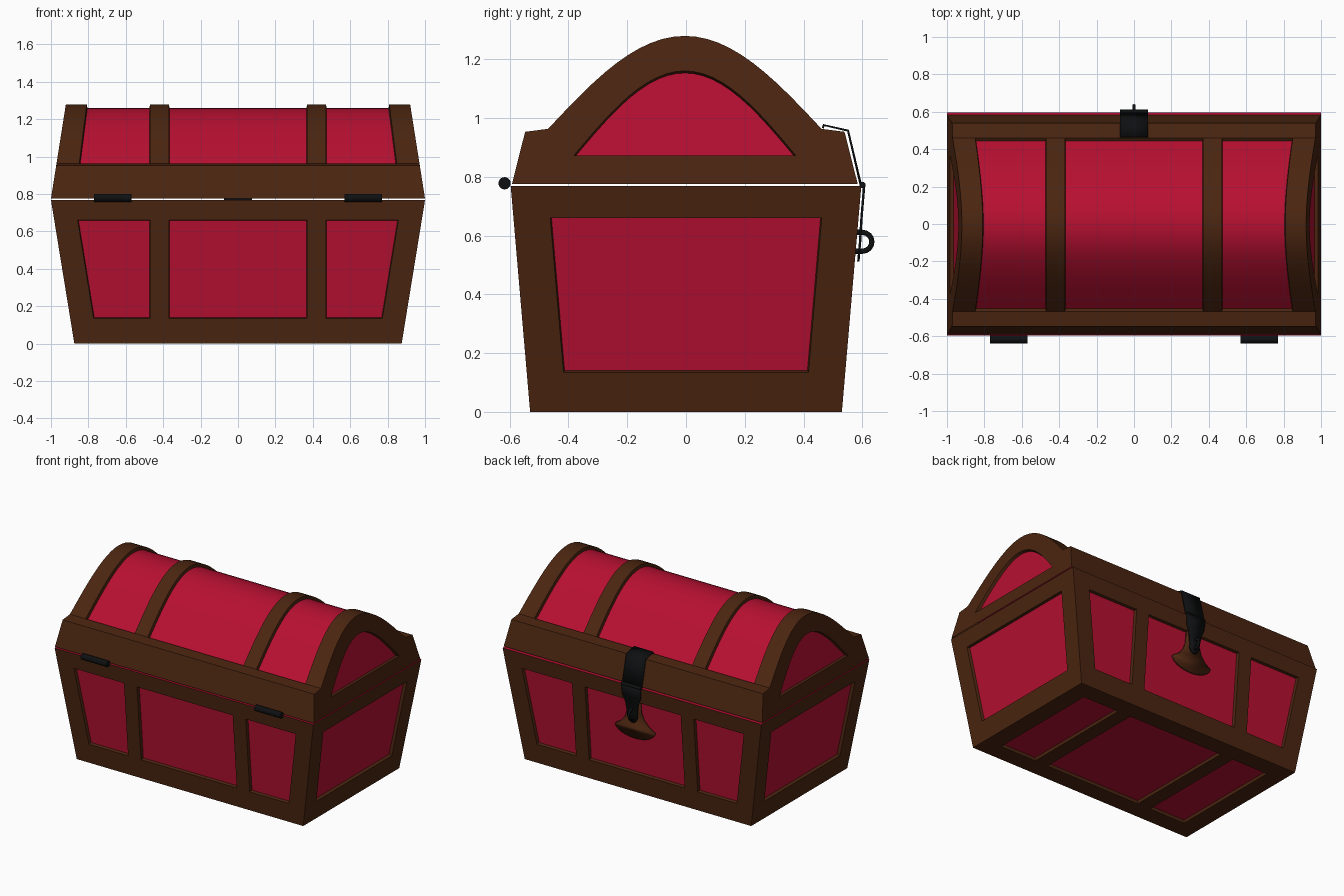
import bpy, bmesh, math
from mathutils import Matrix

if "Cube" in bpy.data.objects:
    bpy.data.objects.remove(bpy.data.objects["Cube"])


def material(name, rgb):
    m = bpy.data.materials.new(name)
    m.diffuse_color = (*rgb, 1)
    m.use_nodes = True
    m.node_tree.nodes["Principled BSDF"].inputs["Base Color"].default_value = m.diffuse_color
    return m


BROWN = material("brown wood", (0.07, 0.0185, 0.0052))
RED = material("red panel", (0.47, 0.005, 0.031))
BLACK = material("black iron", (0.0045, 0.005, 0.0055))


def finish(name, bm, mats, angle=30):
    me = bpy.data.meshes.new(name)
    bm.to_mesh(me)
    bm.free()
    for m in mats:
        me.materials.append(m)
    me.shade_smooth()
    me.set_sharp_from_angle(angle=math.radians(angle))
    ob = bpy.data.objects.new(name, me)
    bpy.context.collection.objects.link(ob)
    return ob


def grid(bm, rows):
    """Quads between rows of points, returned as faces[row][column]."""
    vs = [[bm.verts.new(p) for p in r] for r in rows]
    return [[bm.faces.new((a[i], a[i + 1], b[i + 1], b[i])) for i in range(len(a) - 1)]
            for a, b in zip(vs, vs[1:])]


def weld(bm):
    bmesh.ops.remove_doubles(bm, verts=bm.verts, dist=1e-4)
    bmesh.ops.recalc_face_normals(bm, faces=bm.faces)


def recess(bm, faces, depth, thickness=0.004):
    bmesh.ops.inset_region(bm, faces=faces, thickness=thickness, depth=-depth,
                           use_boundary=True, use_even_offset=True)
    for f in faces:
        f.material_index = 1


# ---- chest body: tapered box with recessed panels on every side
TOP, EDGE = 0.768, 0.125
hx = lambda z: 0.875 + 0.125 * z / TOP
hy = lambda z: 0.53 + 0.066 * z / TOP


def columns(outer, inner):
    half = [0.37, 0.47, inner, outer]
    return [-x for x in reversed(half)] + half


def cols_x(z):
    return columns(hx(z), hx(z) - EDGE)


def cols_y(z):
    return [-hy(z), EDGE - hy(z), hy(z) - EDGE, hy(z)]


bm = bmesh.new()
zs = [0, 0.135, 0.66, TOP]
panels = []
for s in (-1, 1):
    long_wall = grid(bm, [[(x, s * hy(z), z) for x in cols_x(z)] for z in zs])
    panels += [long_wall[1][i] for i in (1, 3, 5)]
    end_wall = grid(bm, [[(s * hx(z), y, z) for y in cols_y(z)] for z in zs])
    panels.append(end_wall[1][1])
floor = grid(bm, [[(x, y, 0) for x in cols_x(0)] for y in cols_y(0)])
panels += [floor[1][i] for i in (1, 3, 5)]
rim = grid(bm, [[(x, y, TOP) for x in cols_x(TOP)] for y in cols_y(TOP)])
for row in rim:
    for f in row:
        f.material_index = 1
weld(bm)
recess(bm, panels, 0.02)
recess(bm, rim[1][1:6], 0.64, 0.01)      # hollow inside
finish("chest_body", bm, [BROWN, RED])

# ---- lid: arched profile with a ledge, straps left standing between panels
BASE, LEDGE, CREST, SHIFT, N = 0.775, 0.963, 1.279, -0.004, 24
lx = lambda z: 1 - (z - BASE) * 0.158


def arch(half, z0, z1):
    ys = [-half + 2 * half * k / N for k in range(N + 1)]
    return [(y + SHIFT, z0 + (z1 - z0) * math.cos(math.pi / 2 * y / half)) for y in ys]


outer, inner = arch(0.465, LEDGE, CREST), arch(0.378, 0.872, 1.16)
left = [(-0.588 + SHIFT, BASE), (-0.543 + SHIFT, 0.953)]
right = [(0.543 + SHIFT, 0.953), (0.588 + SHIFT, BASE)]
profile = left + outer + right

bm = bmesh.new()
rows = [[(x, y, z) for x in columns(lx(z), 0.85 - (z - 0.955) * 0.127)] for y, z in profile]
shell = grid(bm, rows)
under = grid(bm, [rows[-1], rows[0]])[0]
caps = []
for s in (-1, 1):
    pt = lambda p: (s * lx(p[1]), p[0], p[1])
    grid(bm, [[pt(p) for p in outer], [pt(p) for p in inner]])
    loop = left + [outer[0], inner[0], inner[-1], outer[-1]] + right
    bm.faces.new([bm.verts.new(pt(p)) for p in loop])
    caps.append(bm.faces.new([bm.verts.new(pt(p)) for p in inner]))
weld(bm)
for i in (1, 3, 5):
    recess(bm, [row[i] for row in shell[2:2 + N]], 0.02)
recess(bm, caps, 0.02)
recess(bm, under, 0.14, 0.07)            # hollow underside
finish("lid", bm, [BROWN, RED])


# ---- ironwork
def ribbon(name, pts, thickness, mat):
    """Strip across x through (y, z, half width) points."""
    bm = bmesh.new()
    grid(bm, [[(-w, y, z), (w, y, z)] for y, z, w in pts])
    ob = finish(name, bm, [mat])
    mod = ob.modifiers.new("thickness", 'SOLIDIFY')
    mod.thickness, mod.offset = thickness, 0


def rod(name, x, y, z, r, length):
    bm = bmesh.new()
    bmesh.ops.create_cone(bm, cap_ends=True, segments=16, radius1=r, radius2=r, depth=length,
                          matrix=Matrix.Translation((x, y, z)) @ Matrix.Rotation(math.pi / 2, 4, 'Y'))
    finish(name, bm, [BLACK])


for side, x in (("left", -0.67), ("right", 0.67)):
    rod("hinge_" + side, x, -0.617, 0.778, 0.021, 0.2)
rod("clasp_pin", 0, 0.6, 0.772, 0.011, 0.15)

ribbon("clasp_strap", [(0.466, 0.965, 0.075), (0.468, 0.976, 0.075),
                       (0.551, 0.957, 0.075), (0.594, 0.774, 0.075)], 0.008, BLACK)
ribbon("clasp_hasp", [(0.606, 0.772, 0.075), (0.6, 0.70, 0.07), (0.596, 0.65, 0.05),
                      (0.592, 0.58, 0.04), (0.589, 0.545, 0.038), (0.587, 0.522, 0.025),
                      (0.586, 0.512, 0.008)], 0.008, BLACK)

# fan shaped wooden plate lying in the back panel
fan = [(0.66, 0.05), (0.58, 0.052), (0.53, 0.07), (0.49, 0.105), (0.462, 0.15)]
fan += [(0.462 - 0.07 * math.sin(a), 0.15 * math.cos(a))
        for a in [math.pi / 2 * k / 8.1 for k in range(1, 9)]]
ribbon("clasp_plate", [(hy(z) - 0.011, z, w) for z, w in fan], 0.02, BROWN)

# staple loop sticking out through the hasp
cu = bpy.data.curves.new("staple", 'CURVE')
cu.dimensions = '3D'
cu.bevel_depth, cu.bevel_resolution = 0.009, 2
sp = cu.splines.new('POLY')
path = [(0.57, 0.611)] + [(0.6 + 0.032 * math.cos(a), 0.579 + 0.032 * math.sin(a))
                          for a in [math.pi / 2 - math.pi * k / 8 for k in range(9)]] + [(0.57, 0.547)]
sp.points.add(len(path) - 1)
for p, (y, z) in zip(sp.points, path):
    p.co = (0, y, z, 1)
cu.materials.append(BLACK)
bpy.context.collection.objects.link(bpy.data.objects.new("clasp_staple", cu))
